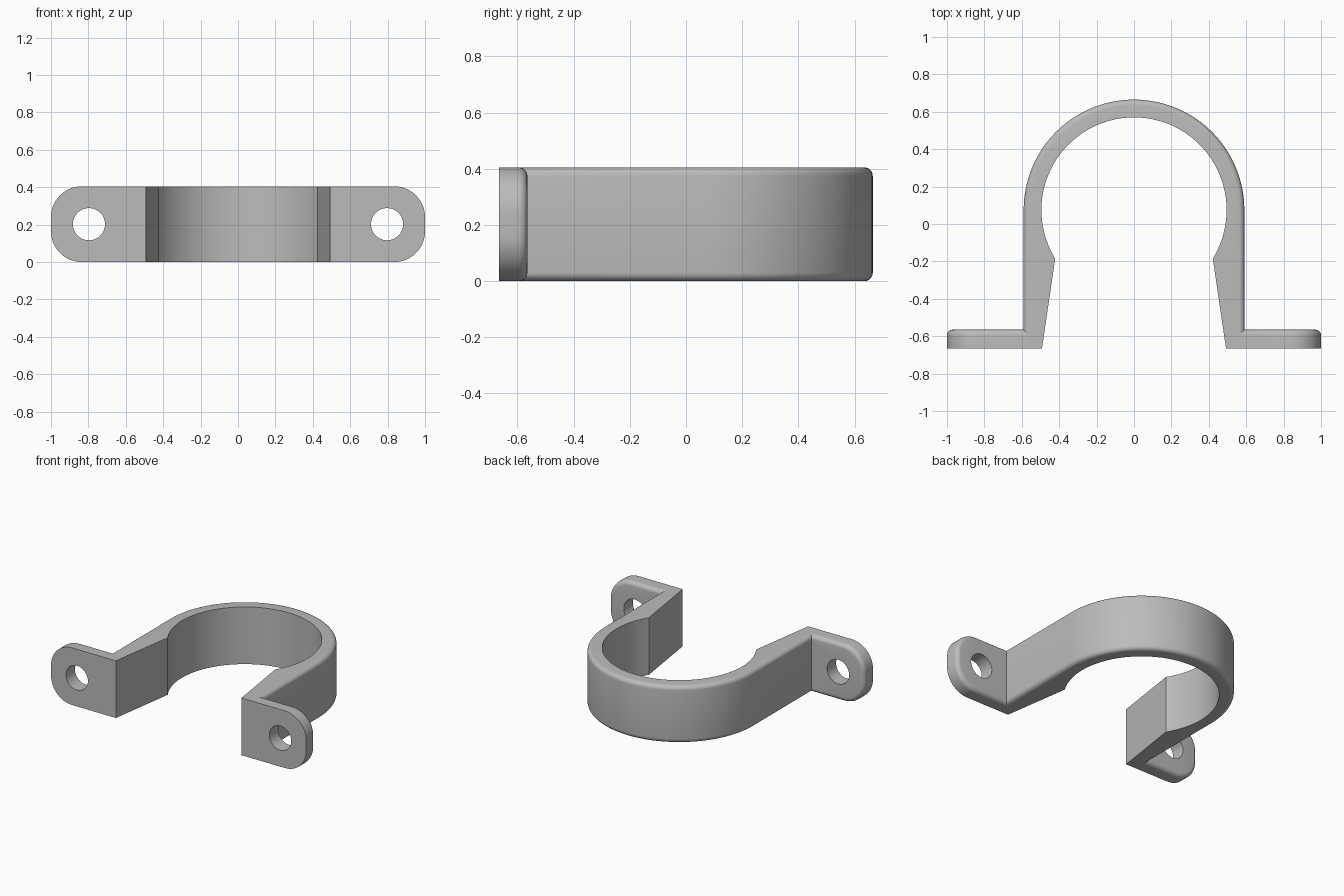
import bpy, bmesh, math
from mathutils import Vector

cube = bpy.data.objects.get("Cube")
if cube:
    bpy.data.objects.remove(cube, do_unlink=True)

HEIGHT = 0.405
FRONT, TAB_BACK = -0.665, -0.565
CENTRE_Y, OUTER_R, INNER_R = 0.075, 0.59, 0.495
FILLET = 0.03

grey = bpy.data.materials.new("plain grey")
grey.use_nodes = True
colour = (0.5, 0.5, 0.5, 1)
grey.diffuse_color = colour
grey.node_tree.nodes["Principled BSDF"].inputs["Base Color"].default_value = colour


def arc(cx, cy, r, start, end, steps):
    """Points along an arc, angles in degrees."""
    angles = [math.radians(start + (end - start) * i / steps) for i in range(steps + 1)]
    return [(cx + r * math.cos(a), cy + r * math.sin(a)) for a in angles]


def extruded(name, points, offset, fillet_rule):
    """Extrude a 3D outline and round the edges chosen by the rule."""
    bm = bmesh.new()
    face = bm.faces.new([bm.verts.new(p) for p in points])
    moved = bmesh.ops.extrude_face_region(bm, geom=[face])["geom"]
    bmesh.ops.translate(bm, vec=offset,
                        verts=[v for v in moved if isinstance(v, bmesh.types.BMVert)])
    bmesh.ops.recalc_face_normals(bm, faces=bm.faces)
    bmesh.ops.bevel(bm, geom=[e for e in bm.edges if fillet_rule(e)], offset=FILLET,
                    segments=6, profile=0.5, affect='EDGES', clamp_overlap=True)
    bmesh.ops.recalc_face_normals(bm, faces=bm.faces)
    mesh = bpy.data.meshes.new(name)
    bm.to_mesh(mesh)
    bm.free()
    mesh.materials.append(grey)
    obj = bpy.data.objects.new(name, mesh)
    bpy.context.collection.objects.link(obj)
    return obj


def combine(target, other, operation):
    """Apply a boolean and remove the helper."""
    other.hide_render = True
    mod = target.modifiers.new(operation.lower(), 'BOOLEAN')
    mod.operation, mod.solver, mod.object = operation, 'EXACT', other
    bpy.ops.object.select_all(action='DESELECT')
    bpy.context.view_layer.objects.active = target
    target.select_set(True)
    bpy.ops.object.modifier_apply(modifier=mod.name)
    bpy.data.objects.remove(other, do_unlink=True)


# Strap: round arch with straight outer legs and a pinched inner mouth
outer = [(OUTER_R, FRONT)] + arc(0, CENTRE_Y, OUTER_R, 0, 180, 64) + [(-OUTER_R, FRONT)]
pinch = math.degrees(math.asin(0.26 / INNER_R))
inner = ([(-0.492, FRONT)] + arc(0, CENTRE_Y, INNER_R, 180 + pinch, -pinch, 80)
         + [(0.492, FRONT)])


def on_outside(v):
    reach = math.hypot(v.co.x, max(v.co.y - CENTRE_Y, 0))
    return reach > OUTER_R - 0.005


def strap_edge(e):
    level = abs(e.verts[0].co.z - e.verts[1].co.z) < 0.001
    return level and all(on_outside(v) for v in e.verts)


clamp = extruded("pipe_clamp", [(x, y, 0) for x, y in outer + inner],
                 Vector((0, 0, HEIGHT)), strap_edge)

# Mounting tabs: rounded ends, softened back rim and a screw hole
CORNER = 0.165


def tab_edge(e):
    return all(v.co.y > TAB_BACK - 0.001 for v in e.verts) and \
        max(abs(v.co.x) for v in e.verts) > 0.55


for side, label in ((1, "left"), (-1, "right")):
    outline = ([(0.52, 0)] + arc(1 - CORNER, CORNER, CORNER, -90, 0, 14)
               + arc(1 - CORNER, HEIGHT - CORNER, CORNER, 0, 90, 14) + [(0.52, HEIGHT)])
    tab = extruded(label + "_tab", [(side * x, FRONT, z) for x, z in outline],
                   Vector((0, TAB_BACK - FRONT, 0)), tab_edge)
    combine(clamp, tab, 'UNION')
    hole = extruded(label + "_hole_cutter",
                    [(side * 0.797 + x, FRONT - 0.1, HEIGHT / 2 + z)
                     for x, z in arc(0, 0, 0.086, 0, 352.5, 47)],
                    Vector((0, 0.3, 0)), lambda e: False)
    combine(clamp, hole, 'DIFFERENCE')

bpy.ops.object.shade_smooth_by_angle(angle=math.radians(30))
